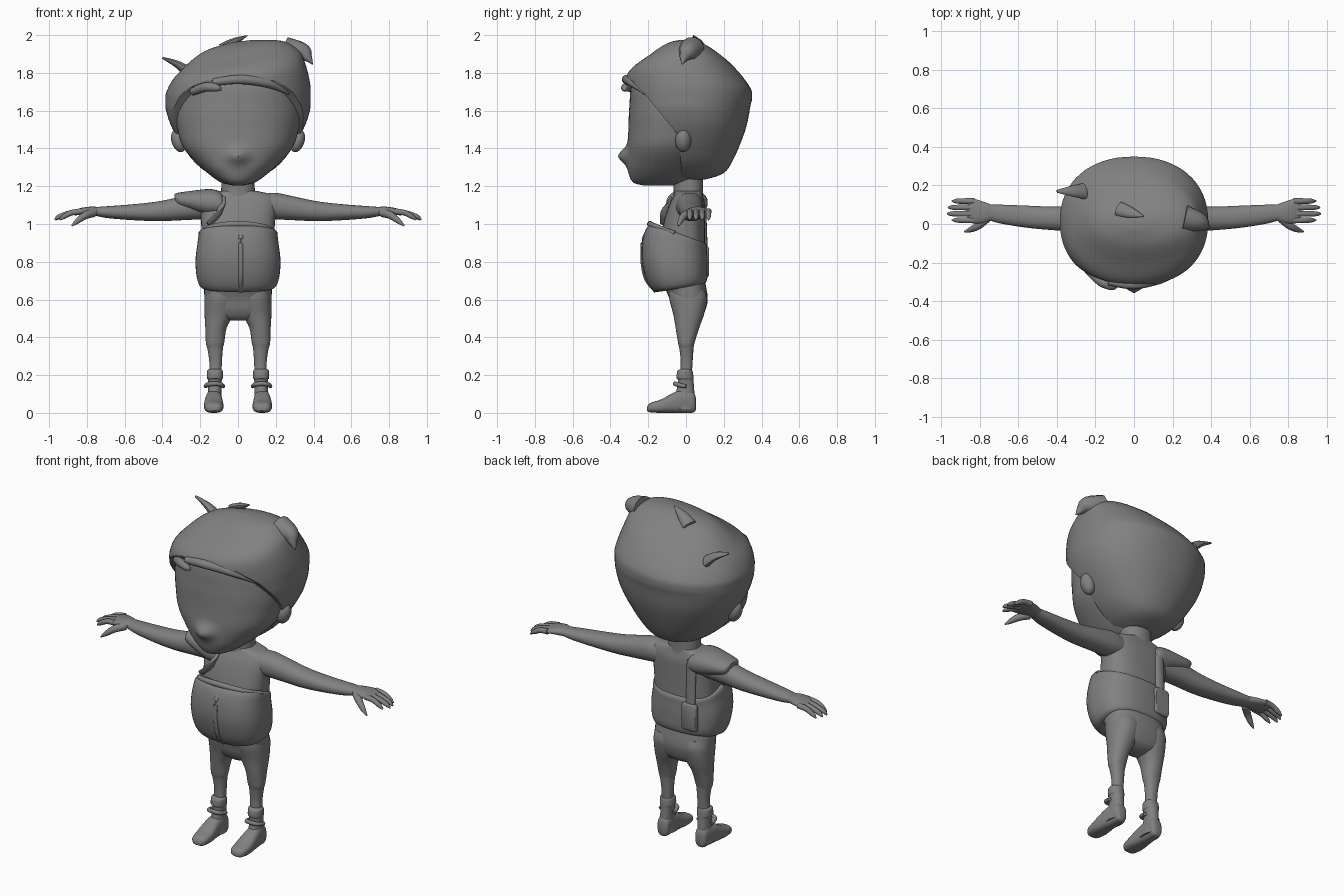
import bpy, bmesh, math
from mathutils import Vector

cube = bpy.data.objects.get("Cube")
if cube:
    bpy.data.objects.remove(cube, do_unlink=True)

grey = bpy.data.materials.new("plain grey")
grey.use_nodes = True
COLOUR = (0.22, 0.22, 0.22, 1)
grey.diffuse_color = COLOUR
grey.node_tree.nodes["Principled BSDF"].inputs["Base Color"].default_value = COLOUR


def finish(name, bm, deform=None, mirror=False, angle=40):
    """Turn a bmesh into a smooth-shaded grey object."""
    if deform:
        for v in bm.verts:
            v.co = deform(v.co.copy())
    bmesh.ops.recalc_face_normals(bm, faces=bm.faces)
    me = bpy.data.meshes.new(name)
    bm.to_mesh(me)
    bm.free()
    me.materials.append(grey)
    ob = bpy.data.objects.new(name, me)
    bpy.context.collection.objects.link(ob)
    bpy.ops.object.select_all(action='DESELECT')
    bpy.context.view_layer.objects.active = ob
    ob.select_set(True)
    bpy.ops.object.shade_smooth_by_angle(angle=math.radians(angle))
    if mirror:
        ob.modifiers.new("Mirror", 'MIRROR')
    return ob


def blend(rows, steps):
    """Smooth interpolation between rows, without overshoot."""
    out = []
    for i in range(len(rows) - 1):
        quad = [rows[max(i - 1, 0)], rows[i], rows[i + 1], rows[min(i + 2, len(rows) - 1)]]
        for k in range(steps):
            t = k / steps
            row = []
            for a, b, c, d in zip(*quad):
                v = b + t * ((c - a) + t * (2 * a - 5 * b + 4 * c - d + t * (3 * b - a - 3 * c + d))) / 2
                row.append(min(max(v, min(b, c)), max(b, c)))
            out.append(row)
    return out + [list(rows[-1])]


def bridge(bm, rings):
    n = len(rings[0])
    for p, q in zip(rings, rings[1:]):
        for i in range(n):
            j = (i + 1) % n
            bm.faces.new((p[i], p[j], q[j], q[i]))
    bm.faces.new(rings[0])
    bm.faces.new(rings[-1])


def loft(name, rows, axis='z', power=2.2, n=32, steps=4, **kw):
    """Rows are (position along axis, low, high, low, high) of the other two axes."""
    bm, rings = bmesh.new(), []
    for t, a0, a1, b0, b1 in blend(rows, steps):
        ring = []
        for i in range(n):
            ang = math.tau * i / n
            c, s = math.cos(ang), math.sin(ang)
            u = (a0 + a1) / 2 + (a1 - a0) / 2 * math.copysign(abs(c) ** (2 / power), c)
            v = (b0 + b1) / 2 + (b1 - b0) / 2 * math.copysign(abs(s) ** (2 / power), s)
            co = {'x': (t, u, v), 'y': (u, t, v), 'z': (u, v, t)}[axis]
            ring.append(bm.verts.new(co))
        rings.append(ring)
    bridge(bm, rings)
    return finish(name, bm, **kw)


def tube(name, pts, n=12, steps=4, flat=1.0, **kw):
    """Tapered strand through (x, y, z, radius) points."""
    rows = blend(pts, steps)
    bm, rings = bmesh.new(), []
    for i, row in enumerate(rows):
        ahead, back = rows[min(i + 1, len(rows) - 1)], rows[max(i - 1, 0)]
        d = (Vector(ahead[:3]) - Vector(back[:3])).normalized()
        side = d.cross(Vector((0, 0.3, 1))).normalized()
        up = side.cross(d)
        ring = []
        for k in range(n):
            ang = math.tau * k / n
            offset = side * math.cos(ang) + up * math.sin(ang) * flat
            ring.append(bm.verts.new(Vector(row[:3]) + offset * row[3]))
        rings.append(ring)
    bridge(bm, rings)
    return finish(name, bm, **kw)


def sym(rows):
    """Expand (z, half width, front, back) rows."""
    return [(z, -w, w, f, b) for z, w, f, b in rows]


# Face with a small pouting muzzle
def muzzle(co):
    if co.y < -0.1:
        co.y -= 0.05 * math.exp(-(co.x / 0.05) ** 2 - ((co.z - 1.36) / 0.04) ** 2)
    return co


loft("face", sym([(1.205, .03, -.23, -.06), (1.225, .1, -.285, .04), (1.3, .195, -.31, .1),
                  (1.4, .285, -.31, .15), (1.5, .32, -.305, .2), (1.62, .335, -.3, .24),
                  (1.76, .3, -.28, .2), (1.85, .2, -.18, .12)]),
     n=64, steps=7, deform=muzzle)


# Hair shell, leaning up to the left, cut open for the face
def lean(co):
    co.z += 0.13 * co.x * min(max((co.z - 1.6) / 0.25, 0), 1)
    return co


hair = loft("hair", [(1.235, -.08, .08, -.08, .1), (1.27, -.16, .16, -.18, .2), (1.35, -.25, .25, -.25, .255),
                     (1.5, -.345, .345, -.29, .315), (1.62, -.385, .385, -.315, .34),
                     (1.7, -.385, .385, -.325, .35), (1.8, -.345, .36, -.305, .28),
                     (1.88, -.27, .32, -.2, .19), (1.94, -.17, .23, -.11, .1), (1.965, -.04, .07, -.03, .03)],
            n=64, steps=5, deform=lean)
bm = bmesh.new()
opening = [(-.6, 1.77), (-.29, 1.76), (-.22, 1.69), (-.04, 1.47), (-.01, 1.1), (-.6, 1.1)]
rings = [[bm.verts.new((x, y, z)) for y, z in opening] for x in (-.6, .6)]
bridge(bm, rings)
cutter = finish("face_opening_cutter", bm)
cutter.hide_render = True
cut = hair.modifiers.new("Opening", 'BOOLEAN')
cut.operation, cut.object, cut.solver = 'DIFFERENCE', cutter, 'EXACT'
bpy.context.view_layer.objects.active = hair
bpy.ops.object.modifier_apply(modifier=cut.name)
bpy.data.objects.remove(cutter, do_unlink=True)

# Hair tufts
tube("crown_tuft", [(-.08, .08, 1.93, .04), (-.02, .06, 1.965, .03), (.05, .04, 1.998, .003)], flat=.6)
tube("left_tuft", [(.26, .03, 1.92, .07), (.34, .01, 1.91, .05), (.37, -.01, 1.88, .025), (.395, -.02, 1.845, .002)])
tube("right_tuft", [(-.26, .17, 1.8, .045), (-.32, .17, 1.845, .03), (-.4, .17, 1.88, .008)], flat=.6)
tube("fringe_curl", [(-.24, -.24, 1.7, .02), (-.17, -.3, 1.725, .025), (-.11, -.325, 1.72, .02),
                     (-.09, -.325, 1.705, .004)])
tube("fringe_sweep", [(-.13, -.3, 1.75, .02), (0, -.315, 1.765, .025), (.14, -.285, 1.75, .025),
                      (.23, -.24, 1.715, .016), (.27, -.22, 1.685, .002)])

# Ears
bm = bmesh.new()
bmesh.ops.create_uvsphere(bm, u_segments=20, v_segments=12, radius=1)
finish("ears", bm, mirror=True,
       deform=lambda c: Vector((.315 + c.x * .038 + c.z * .012, -.015 + c.y * .042, 1.44 + c.z * .06)))

# Neck and upper body
loft("neck", sym([(1.1, .1, -.075, .095), (1.17, .09, -.065, .09), (1.28, .085, -.075, .09)]))
loft("chest", sym([(.83, .19, -.15, .1), (1.0, .195, -.12, .1), (1.1, .205, -.09, .1),
                   (1.15, .19, -.065, .09), (1.175, .1, -.055, .085)]), power=2.6)


# Puffed waistcoat with arched top and sloped hem
def slope(co):
    t = min(max((co.z - .67) / .26, 0), 1)
    co.z += co.y * (.17 - .52 * t)
    return co


loft("waistcoat", sym([(.665, .15, -.12, .08), (.672, .195, -.17, .105), (.72, .218, -.21, .115),
                       (.8, .225, -.235, .115), (.88, .215, -.225, .112), (.93, .205, -.19, .108),
                       (.937, .17, -.12, .08)]), n=48, power=2.5, deform=slope)
tube("waistcoat_trim", [(-.2, -.06, .95, .012), (-.14, -.155, .985, .014), (0, -.19, 1.0, .016),
                        (.14, -.155, .985, .014), (.2, -.06, .95, .012)])
tube("front_seam", [(.015, -.16, .64, .012), (.015, -.215, .71, .012), (.015, -.235, .82, .012),
                    (.015, -.228, .92, .012), (.015, -.185, .99, .012)], flat=.6)
loft("back_tab", [(.1, -.15, -.05, .72, .88), (.115, -.15, -.05, .72, .88), (.122, -.145, -.055, .73, .87)],
     axis='y', power=8)

# Shoulder guard and its strap on the right
loft("shoulder_guard", [(-.335, .0, .07, 1.125, 1.16), (-.32, -.04, .1, 1.095, 1.165), (-.25, -.07, .11, 1.07, 1.175),
                        (-.15, -.1, .115, 1.04, 1.185), (-.09, -.105, .11, 1.04, 1.17),
                        (-.075, -.07, .08, 1.07, 1.14)], axis='x')
tube("chest_strap", [(-.09, -.07, 1.14, .025), (-.1, -.105, 1.06, .03), (-.16, -.115, 1.0, .025)], flat=.5)
tube("back_strap", [(-.1, .09, 1.13, .03), (-.1, .095, 1.0, .03), (-.1, .1, .86, .03)], flat=.5)

# Arms and hands
loft("arms", [(.14, -.06, .085, 1.03, 1.16), (.2, -.05, .09, 1.025, 1.165), (.3, -.04, .09, 1.02, 1.145),
              (.42, -.032, .09, 1.015, 1.12), (.55, -.02, .095, 1.02, 1.105), (.68, .0, .1, 1.03, 1.095),
              (.75, .018, .1, 1.042, 1.09)], axis='x', mirror=True)
loft("palms", [(.74, .02, .1, 1.042, 1.09), (.78, .005, .115, 1.045, 1.092), (.83, .003, .13, 1.048, 1.085),
               (.865, .01, .128, 1.045, 1.072)], axis='x', mirror=True)
for i, (name, tip) in enumerate([("index", .945), ("middle", .97), ("ring", .965), ("little", .945)]):
    y = .02 + i * .033
    tube(name + "_fingers", [(.83, y, 1.066, .017), (.88, y, 1.06, .015), (tip - .025, y, 1.04, .013),
                             (tip, y, 1.022, .004)], mirror=True)
tube("thumbs", [(.765, .03, 1.06, .024), (.81, -.01, 1.045, .02), (.85, -.03, 1.015, .014),
                (.88, -.04, .99, .004)], mirror=True)

# Hips and legs
loft("hips", sym([(.488, .05, -.03, .05), (.51, .13, -.055, .085), (.55, .17, -.075, .105),
                  (.61, .178, -.09, .115), (.7, .18, -.13, .1)]), power=2.5)
loft("legs", [(.19, .088, .152, -.03, .03), (.27, .085, .152, -.028, .035), (.34, .08, .162, -.035, .04),
              (.37, .073, .17, -.042, .045), (.45, .06, .173, -.055, .07), (.52, .025, .177, -.067, .095),
              (.6, .004, .178, -.088, .112), (.65, .004, .17, -.09, .1)], mirror=True)

# Boots
loft("boot_shafts", [(.02, .08, .168, -.08, .05), (.1, .088, .16, -.055, .045), (.17, .086, .158, -.042, .04),
                     (.185, .08, .165, -.05, .04), (.22, .08, .165, -.046, .035), (.232, .09, .155, -.03, .025)],
     mirror=True)
loft("boot_feet", [(-.207, .11, .145, .012, .03), (-.19, .086, .17, .003, .052), (-.13, .077, .18, 0, .072),
                   (-.06, .083, .174, 0, .11), (0, .086, .166, 0, .125), (.04, .09, .16, .002, .11),
                   (.052, .105, .145, .015, .08)], axis='y', power=2.7, mirror=True)
tube("boot_straps", [(.078, .0, .14, .01), (.09, -.045, .15, .012), (.125, -.058, .155, .012),
                     (.16, -.045, .15, .012), (.172, .0, .14, .01)], mirror=True)
